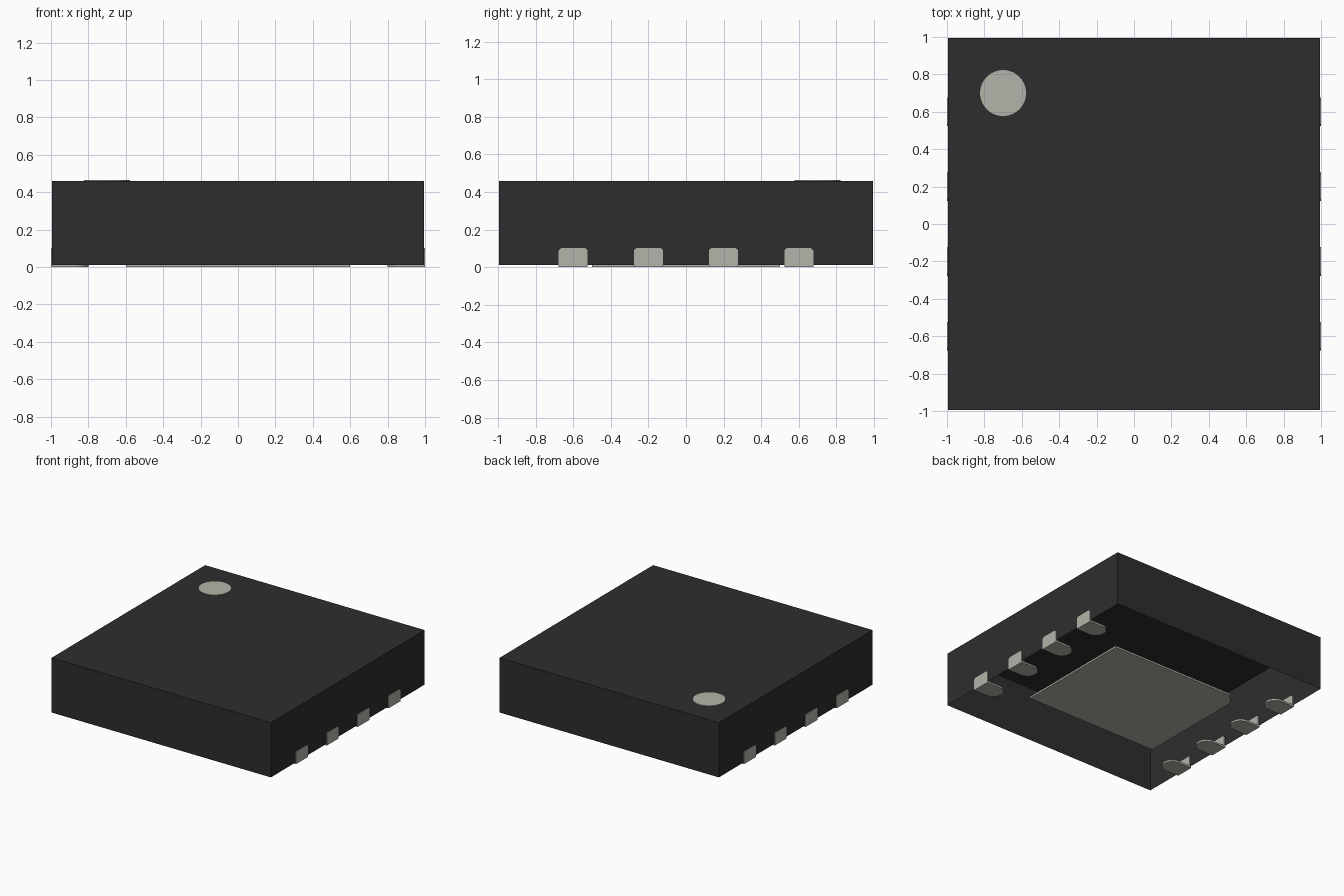
import bpy
import bmesh
import math
from mathutils import Matrix, Vector

if "Cube" in bpy.data.objects:
    bpy.data.objects.remove(bpy.data.objects["Cube"], do_unlink=True)


def material(name, color):
    mat = bpy.data.materials.new(name)
    mat.use_nodes = True
    mat.diffuse_color = (*color, 1)
    mat.node_tree.nodes["Principled BSDF"].inputs["Base Color"].default_value = (*color, 1)
    return mat


BLACK = material("black_plastic", (0.027, 0.027, 0.027))
METAL = material("pale_metal", (0.46, 0.455, 0.4))

BODY = 0.995     # half width of the case
BASE = 0.012     # underside of the case
TOP = 0.46
SHEET = 0.015    # thickness of the metal sheet


def finish(bm, name, mat):
    mesh = bpy.data.meshes.new(name)
    bm.to_mesh(mesh)
    bm.free()
    mesh.materials.append(mat)
    obj = bpy.data.objects.new(name, mesh)
    bpy.context.collection.objects.link(obj)
    return obj


def add_prism(bm, outline, direction):
    """Extrude a closed outline into a solid along a direction."""
    face = bm.faces.new([bm.verts.new(p) for p in outline])
    new = bmesh.ops.extrude_face_region(bm, geom=[face], use_keep_orig=True)
    moved = [v for v in new["geom"] if isinstance(v, bmesh.types.BMVert)]
    bmesh.ops.translate(bm, verts=moved, vec=Vector(direction))
    bmesh.ops.recalc_face_normals(bm, faces=bm.faces)


# Case: a box open at the bottom
bm = bmesh.new()
size = Matrix.Diagonal((2 * BODY, 2 * BODY, TOP - BASE, 1))
bmesh.ops.create_cube(bm, size=1, matrix=Matrix.Translation((0, 0, (TOP + BASE) / 2)) @ size)
bm.normal_update()
bmesh.ops.delete(bm, geom=[f for f in bm.faces if f.normal.z < -0.5], context="FACES_ONLY")
finish(bm, "case", BLACK)

# Round mark beside the first pin
bm = bmesh.new()
bmesh.ops.create_cone(bm, cap_ends=True, segments=48, radius1=0.123, radius2=0.123, depth=0.005,
                      matrix=Matrix.Translation((-0.7, 0.7, TOP + 0.0025)))
finish(bm, "corner_mark", METAL)

# Heat pad with one cut corner
bm = bmesh.new()
px, py, cut = 0.6, 0.5, 0.08
add_prism(bm, [(-px, -py, 0), (px, -py, 0), (px, py, 0), (cut - px, py, 0), (-px, py - cut, 0)],
          (0, 0, SHEET))
finish(bm, "heat_pad", METAL)


# Pins: a foot with a rounded inner end and an upright against the case wall
def pin(name, side, y):
    bm = bmesh.new()
    half, height, corner = 0.077, 0.102, 0.012
    arc = [math.pi / 2 + math.pi * i / 16 for i in range(17)]
    foot = [(1, -half, 0), (1, half, 0)]
    foot += [(0.8 + half + half * math.cos(a), half * math.sin(a), 0) for a in arc]
    add_prism(bm, foot, (0, 0, SHEET))
    upright = [(1, -half, 0), (1, half, 0), (1, half, height - corner), (1, half - corner, height),
               (1, corner - half, height), (1, -half, height - corner)]
    add_prism(bm, upright, (-SHEET, 0, 0))
    turn = Matrix.Rotation(0 if side > 0 else math.pi, 4, "Z")
    bmesh.ops.transform(bm, matrix=Matrix.Translation((0, y, 0)) @ turn, verts=bm.verts)
    finish(bm, name, METAL)


for label, side in (("left", 1), ("right", -1)):
    for i in range(4):
        pin(f"{label}_pin_{i + 1}", side, 0.6 - 0.4 * i)
